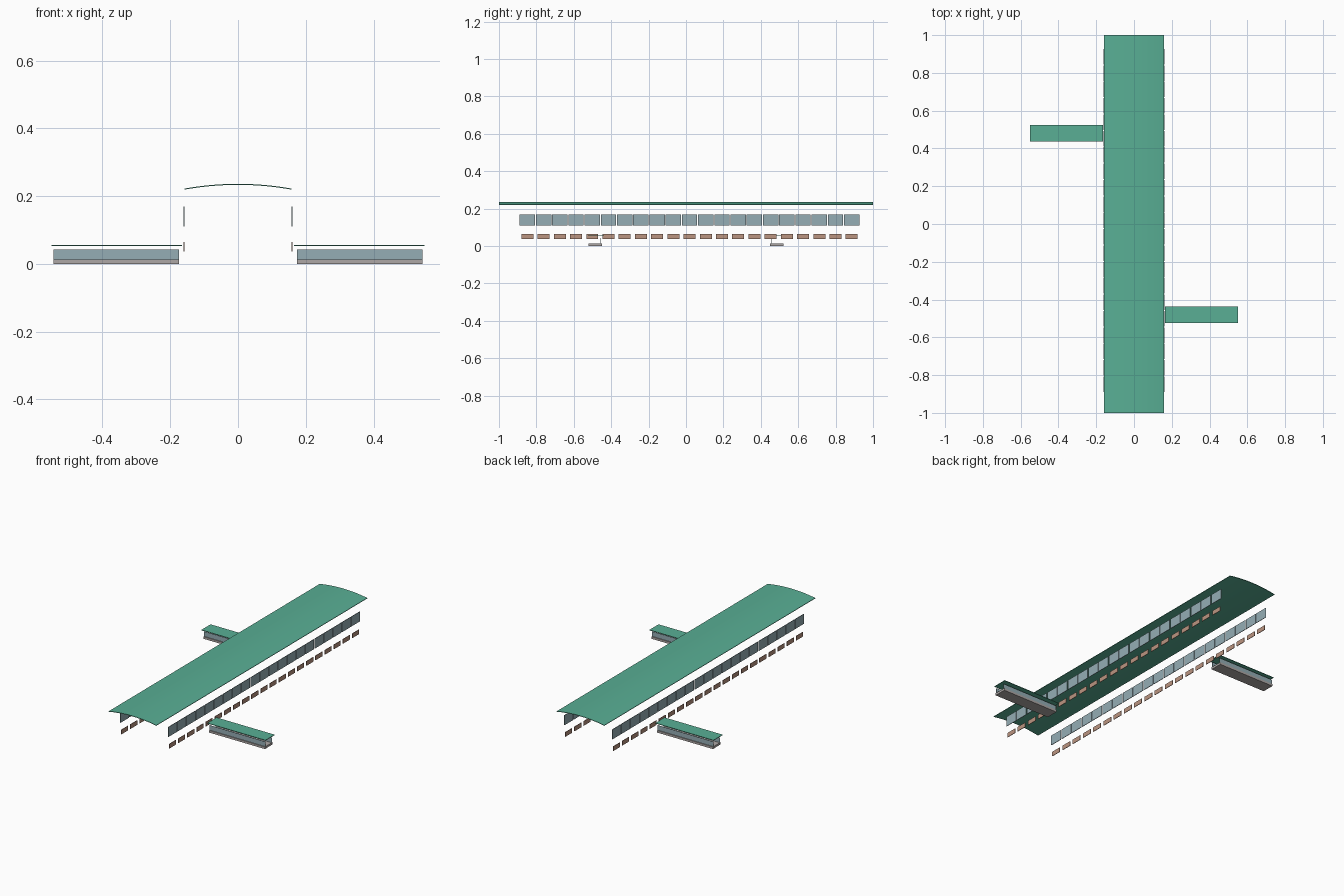
import bpy, math

if "Cube" in bpy.data.objects:
    bpy.data.objects.remove(bpy.data.objects["Cube"])

def mat(name, rgb):
    m = bpy.data.materials.new(name)
    m.diffuse_color = (*rgb, 1)
    m.use_nodes = True
    m.node_tree.nodes["Principled BSDF"].inputs["Base Color"].default_value = m.diffuse_color
    return m

green = mat("green_roof", (0.10, 0.43, 0.30))
glass = mat("blue_grey_glass", (0.30, 0.42, 0.46))
brown = mat("tan_panel", (0.50, 0.30, 0.22))
grey = mat("grey_base", (0.42, 0.39, 0.38))

BOX_FACES = [(0, 1, 3, 2), (4, 6, 7, 5), (0, 4, 5, 1), (2, 3, 7, 6), (0, 2, 6, 4), (1, 5, 7, 3)]

def build(name, verts, faces, material):
    me = bpy.data.meshes.new(name)
    me.from_pydata(verts, [], faces)
    me.materials.append(material)
    ob = bpy.data.objects.new(name, me)
    bpy.context.collection.objects.link(ob)
    return ob

def boxes(name, bounds, material):
    """One object made of boxes given as (x range, y range, z range)."""
    verts, faces = [], []
    for bx, by, bz in bounds:
        n = len(verts)
        verts += [(x, y, z) for x in bx for y in by for z in bz]
        faces += [tuple(n + i for i in f) for f in BOX_FACES]
    return build(name, verts, faces, material)

# long main roof: thin shallow arc swept along y
SEG, HALF, EDGE, RISE, THICK = 24, 0.158, 0.222, 0.014, 0.003
xs = [-HALF + 2 * HALF * i / SEG for i in range(SEG + 1)]
top = [(x, EDGE + RISE * (1 - (x / HALF) ** 2)) for x in xs]
loop = top + [(x, z - THICK) for x, z in reversed(top)]
n = len(loop)
verts = [(x, y, z) for y in (-1, 1) for x, z in loop]
faces = [(i, n + i, n + (i + 1) % n, (i + 1) % n) for i in range(n)]
for i in range(SEG):  # end strips
    j = n - 1 - i
    faces += [(i, i + 1, j - 1, j), (n + j, n + j - 1, n + i + 1, n + i)]
roof = build("main_roof", verts, faces, green)
bpy.context.view_layer.objects.active = roof
roof.select_set(True)
bpy.ops.object.shade_smooth_by_angle(angle=math.radians(30))

# rows of upper windows and lower panels on both long sides
COUNT, FIRST, PITCH = 21, -0.848, 0.0867
for side, sx in (("left", -1), ("right", 1)):
    xr = sorted((sx * 0.1575, sx * 0.1605))
    ys = [FIRST + PITCH * i for i in range(COUNT)]
    boxes(side + "_windows", [(xr, (y - 0.041, y + 0.041), (0.11, 0.169)) for y in ys], glass)
    boxes(side + "_lower_panels", [(xr, (y - 0.032, y + 0.032), (0.037, 0.064)) for y in ys], brown)

# two side wings, one the half-turn of the other
for side, s in (("right", 1), ("left", -1)):
    def rng(a, b):
        return sorted((s * a, s * b))
    boxes(side + "_wing_roof", [(rng(0.165, 0.55), rng(-0.525, -0.438), (0.053, 0.056))], green)
    boxes(side + "_wing_base", [(rng(0.174, 0.544), rng(-0.522, -0.449), (0.0, 0.013))], grey)
    boxes(side + "_wing_glass", [(rng(0.174, 0.544), rng(y, y + 0.002), (0.013, 0.042))
                                 for y in (-0.517, -0.456)], glass)
